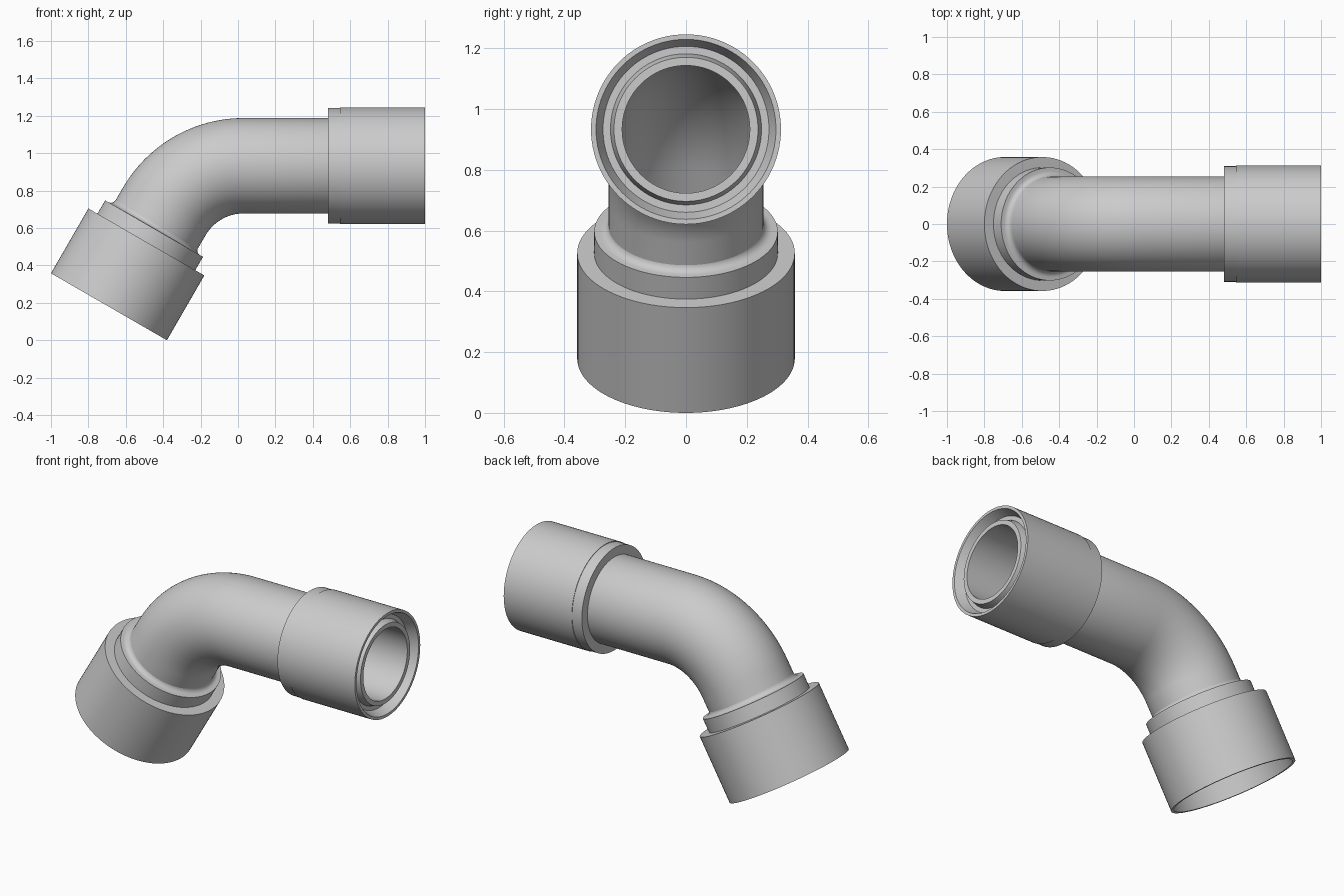
import bpy, bmesh, math
from mathutils import Vector

if "Cube" in bpy.data.objects:
    bpy.data.objects.remove(bpy.data.objects["Cube"])

SEGS = 96
grey = bpy.data.materials.new("light_grey_plastic")
grey.diffuse_color = (0.6, 0.6, 0.6, 1)
grey.use_nodes = True
grey.node_tree.nodes["Principled BSDF"].inputs["Base Color"].default_value = grey.diffuse_color


def skin(name, rings):
    """Closed shell through circular rings: (centre, axis direction, radius)."""
    bm = bmesh.new()
    side = Vector((0, 1, 0))
    loops = []
    for c, d, r in rings:
        v = d.cross(side)
        loops.append([bm.verts.new(c + r * (math.cos(a) * side + math.sin(a) * v))
                      for a in (2 * math.pi * i / SEGS for i in range(SEGS))])
    for k, a in enumerate(loops):
        b = loops[(k + 1) % len(loops)]
        for i in range(SEGS):
            j = (i + 1) % SEGS
            bm.faces.new((a[i], a[j], b[j], b[i]))
    bmesh.ops.recalc_face_normals(bm, faces=bm.faces[:])
    me = bpy.data.meshes.new(name)
    bm.to_mesh(me)
    bm.free()
    me.materials.append(grey)
    ob = bpy.data.objects.new(name, me)
    bpy.context.collection.objects.link(ob)
    bpy.context.view_layer.objects.active = ob
    ob.select_set(True)
    bpy.ops.object.shade_smooth_by_angle(angle=math.radians(30))
    ob.select_set(False)
    return ob


def lathe(name, origin, axis, profile):
    return skin(name, [(origin + axis * s, axis, r) for s, r in profile])


# Layout: horizontal axis, and the axis tilted 60 degrees at the lower socket
AXIS_Z, BEND_X, BEND_R, TURN = 0.933, 0.03, 0.49, math.radians(60)
X = Vector((1, 0, 0))
UP = Vector((math.cos(TURN), 0, math.sin(TURN)))
LOW = Vector((-0.69, 0, 0.179))
bend_c = Vector((BEND_X, 0, AXIS_Z - BEND_R))

# Bent pipe, outside then back along the bore
path = [(LOW + UP * 0.34, UP)]
for i in range(25):
    a = TURN * (1 - i / 24)
    path.append((bend_c + BEND_R * Vector((-math.sin(a), 0, math.cos(a))),
                 Vector((math.cos(a), 0, math.sin(a)))))
end = Vector((0, 0, AXIS_Z))
outer = [(c, d, 0.255) for c, d in path]
outer += [(end + X * x, X, r) for x, r in ((0.60, 0.255), (0.62, 0.25), (0.94, 0.25), (0.985, 0.237))]
inner = [(end + X * 0.985, X, 0.21)] + [(c, d, 0.21) for c, d in reversed(path)]
skin("bent_pipe", outer + inner)

# Collar at the horizontal end, with a tapered recess round the pipe mouth
lathe("end_collar", end, X, [
    (0.48, 0.24), (0.48, 0.309), (0.545, 0.309), (0.545, 0.3125), (1.0, 0.3125),
    (1.0, 0.296), (0.945, 0.273), (0.945, 0.24)])

# Lower socket: wide cup, stepped shoulder and a small fillet into the pipe
fillet = [(0.4825 + 0.03 * (1 - math.cos(t)), 0.284 - 0.03 * math.sin(t))
          for t in (math.pi / 2 * i / 6 for i in range(7))]
lathe("lower_socket", LOW, UP, [
    (0, 0.358), (0.40, 0.358), (0.40, 0.302), (0.4825, 0.302)] + fillet + [
    (0.51, 0.235), (0.36, 0.235), (0.36, 0.325), (0, 0.342)])
